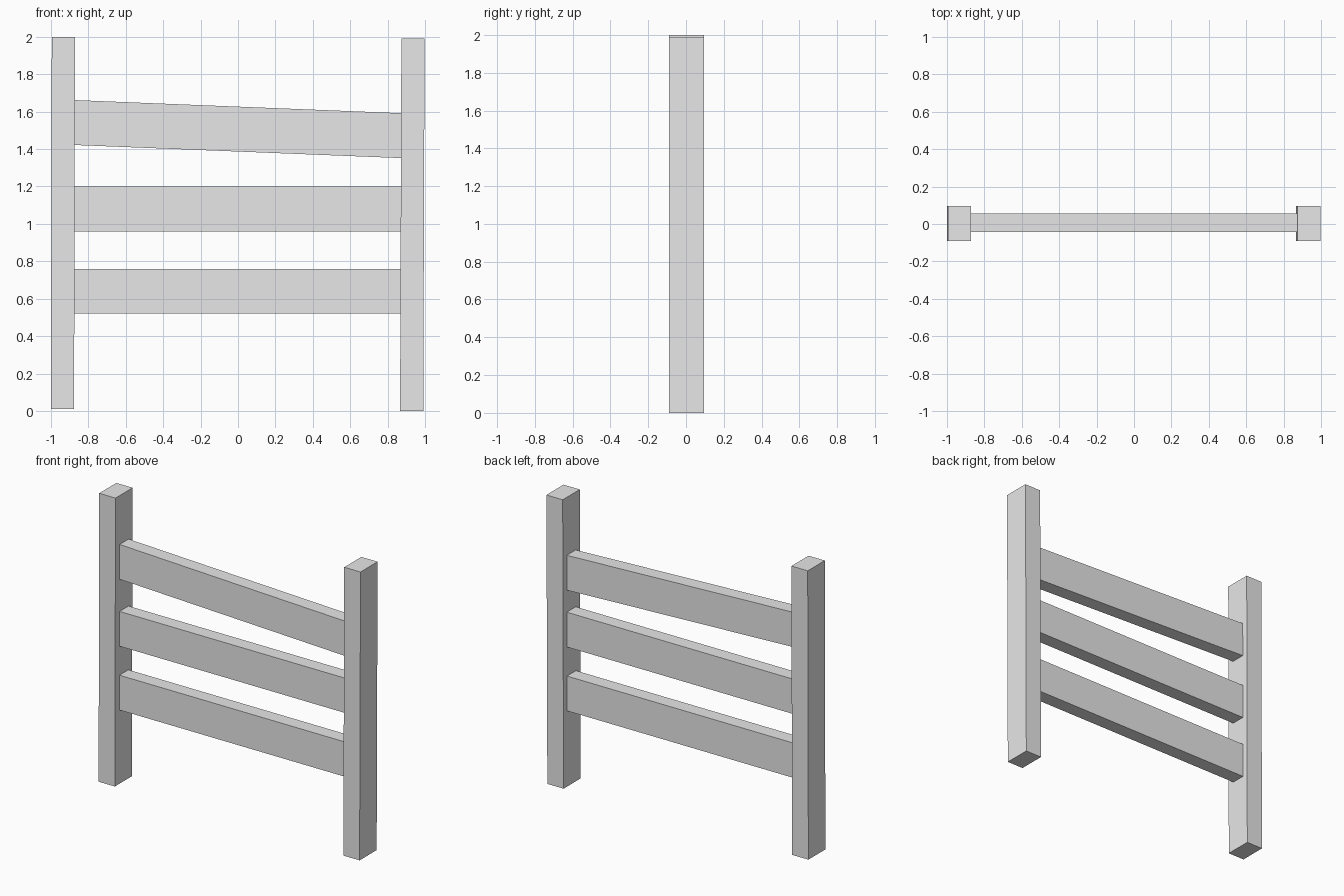
import bpy
import bmesh

cube = bpy.data.objects.get("Cube")
if cube:
    bpy.data.objects.remove(cube, do_unlink=True)

grey = bpy.data.materials.new("plain grey")
grey.use_nodes = True
grey.diffuse_color = (0.8, 0.8, 0.8, 1)
grey.node_tree.nodes["Principled BSDF"].inputs["Base Color"].default_value = (0.8, 0.8, 0.8, 1)


def beam(name, center, size, lean=0.0, drop=0.0):
    """Box that leans in x over its height and drops in z over its length."""
    bm = bmesh.new()
    bmesh.ops.create_cube(bm, size=1)
    for v in bm.verts:
        x, y, z = v.co
        v.co = (x * size[0] + z * lean, y * size[1], z * size[2] - x * drop)
    mesh = bpy.data.meshes.new(name)
    bm.to_mesh(mesh)
    bm.free()
    mesh.materials.append(grey)
    obj = bpy.data.objects.new(name, mesh)
    obj.location = center
    bpy.context.collection.objects.link(obj)
    return obj


# Upright posts, each leaning very slightly
post = (0.124, 0.186, 1.99)
beam("right_post", (-0.936, 0.003, 1.005), post, lean=0.005)
beam("left_post", (0.932, 0.003, 0.995), post, lean=0.007)

# Cross rails between the posts; the top one has slipped at one end
rail = (1.746, 0.098, 0.24)
for name, z, drop in (("bottom_rail", 0.64, 0), ("middle_rail", 1.08, 0), ("top_rail", 1.507, 0.07)):
    beam(name, (-0.002, 0.006, z), rail, drop=drop)
